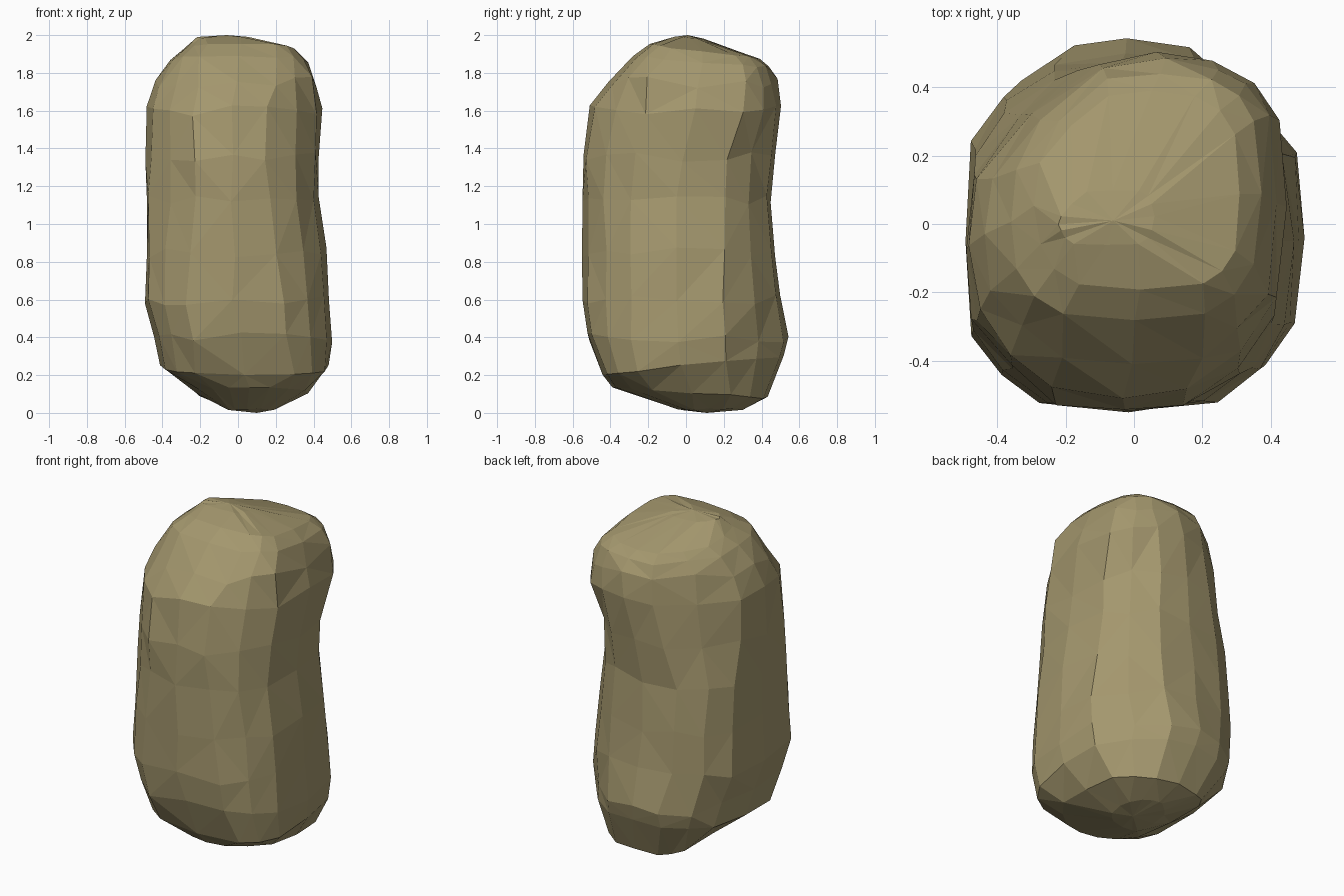
import bpy
import bmesh
import random
from mathutils import Vector

random.seed(4)

default_cube = bpy.data.objects.get("Cube")
if default_cube:
    bpy.data.objects.remove(default_cube, do_unlink=True)

# Stone colour
stone = bpy.data.materials.new("sandy_stone")
stone.use_nodes = True
stone_colour = (0.37, 0.31, 0.155, 1)
stone.diffuse_color = stone_colour
shader = stone.node_tree.nodes["Principled BSDF"]
shader.inputs["Base Color"].default_value = stone_colour
shader.inputs["Roughness"].default_value = 0.9

# Rings from base to top: height, tilt towards the back, reach to right, left,
# front and back, then the chamfer reach (sum of both axes) at the four
# corners: front right, front left, back left, back right
rings = [
    (.02, 0, -.06, .2, -.04, .3, .06, .16, .4, .26),
    (.11, -.07, -.22, .37, -.39, .43, .44, .56, .62, .54),
    (.25, .1, -.41, .48, -.44, .52, .68, .75, .7, .71),
    (.4, 0, -.45, .49, -.53, .54, .78, .8, .7, .73),
    (.6, 0, -.5, .49, -.55, .5, .84, .8, .7, .75),
    (.85, 0, -.49, .46, -.55, .48, .81, .77, .67, .73),
    (1.12, 0, -.49, .42, -.55, .45, .79, .73, .64, .7),
    (1.35, 0, -.49, .43, -.55, .47, .78, .71, .67, .65),
    (1.6, 0, -.48, .44, -.5, .5, .75, .67, .75, .61),
    (1.75, 0, -.44, .41, -.41, .48, .64, .62, .74, .57),
    (1.865, -.08, -.36, .37, -.28, .44, .5, .5, .68, .52),
    (1.925, -.12, -.29, .31, -.19, .39, .36, .4, .58, .47),
    (1.985, -.06, -.22, .06, -.06, .1, .24, .08, .12, .24),
]


def worn_plan(right, left, front, back, fr, fl, bl, br):
    """Chamfered rectangle with worn corners, counter-clockwise from the
    front; sides and chamfers touch their full reach at the middle."""
    corners = [Vector(p) for p in (
        (-fr - front, front), (fl + front, front),
        (left, left - fl), (left, bl - left),
        (bl - back, back), (back - br, back),
        (right, br + right), (right, -fr - right))]
    centre = Vector(((right + left) / 2, (front + back) / 2))
    points = []
    for i, corner in enumerate(corners):
        following = corners[(i + 1) % len(corners)]
        points += [corner.lerp(centre, .05), (corner + following) / 2]
    return points


def make_ring(bm, ring):
    height, tilt = ring[:2]
    body = .3 < height < 1.8
    rough = .03 if body else .006
    worn = .01 if body else .003
    return [bm.verts.new((
        p.x + random.uniform(-worn, worn),
        p.y + random.uniform(-worn, worn),
        height + tilt * p.y + random.uniform(-rough, rough)))
        for p in worn_plan(*ring[2:])]


# Boulder: stacked rings joined by triangles along the shorter diagonal
bm = bmesh.new()
loops = [make_ring(bm, ring) for ring in rings]
count = len(loops[0])
for lower, upper in zip(loops, loops[1:]):
    for i in range(count):
        j = (i + 1) % count
        a, b, c, d = lower[i], lower[j], upper[j], upper[i]
        if (a.co - c.co).length < (b.co - d.co).length:
            triangles = (a, b, c), (a, c, d)
        else:
            triangles = (a, b, d), (b, c, d)
        for triangle in triangles:
            bm.faces.new(triangle)

# Closed base and crown
for loop, centre in ((loops[0], (.1, .11, 0)), (loops[-1], (-.06, .01, 2))):
    tip = bm.verts.new(centre)
    for i in range(count):
        bm.faces.new((loop[i], loop[(i + 1) % count], tip))

# Merge nearly level facets into broad chipped planes
bmesh.ops.dissolve_limit(bm, angle_limit=.12, verts=bm.verts, edges=bm.edges)
bmesh.ops.triangulate(bm, faces=bm.faces)
bmesh.ops.recalc_face_normals(bm, faces=bm.faces)

mesh = bpy.data.meshes.new("boulder")
bm.to_mesh(mesh)
bm.free()
mesh.materials.append(stone)
boulder = bpy.data.objects.new("boulder", mesh)
bpy.context.collection.objects.link(boulder)
